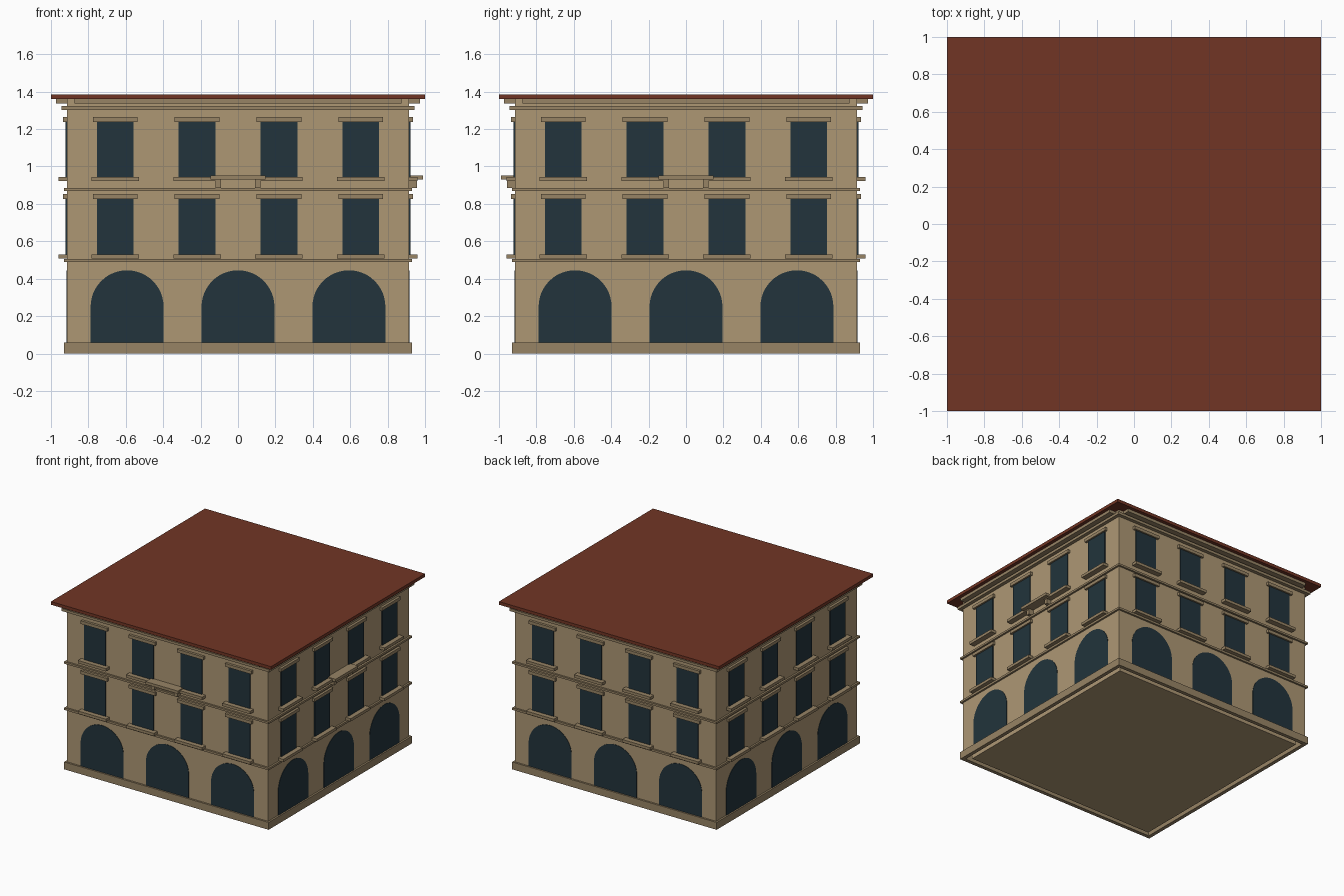
import bpy, bmesh
from math import pi, cos, sin
from mathutils import Matrix, Vector

if "Cube" in bpy.data.objects:
    bpy.data.objects.remove(bpy.data.objects["Cube"])


def material(name, rgb):
    m = bpy.data.materials.new(name)
    m.diffuse_color = (*rgb, 1)
    m.use_nodes = True
    m.node_tree.nodes["Principled BSDF"].inputs["Base Color"].default_value = m.diffuse_color
    return m


WALL = material("wall", (0.42, 0.31, 0.175))
TRIM = material("trim", (0.31, 0.23, 0.13))
GLASS = material("glass", (0.016, 0.034, 0.045))
ROOF = material("roof", (0.165, 0.036, 0.018))
W = 0.915  # half width of the walls


def add_box(bm, x0, x1, y0, y1, z0, z1, rot=Matrix()):
    m = (rot @ Matrix.Translation(((x0 + x1) / 2, (y0 + y1) / 2, (z0 + z1) / 2))
         @ Matrix.Diagonal((x1 - x0, y1 - y0, z1 - z0, 1)))
    bmesh.ops.create_cube(bm, size=1, matrix=m)


def finish(name, bm, mat):
    bmesh.ops.recalc_face_normals(bm, faces=bm.faces)
    me = bpy.data.meshes.new(name)
    bm.to_mesh(me)
    bm.free()
    ob = bpy.data.objects.new(name, me)
    me.materials.append(mat)
    bpy.context.collection.objects.link(ob)
    return ob


def slab(name, half, z0, z1, mat):
    bm = bmesh.new()
    add_box(bm, -half, half, -half, half, z0, z1)
    return finish(name, bm, mat)


def on_sides(name, boxes, mat, sides=range(4)):
    """Boxes (x0, x1, depth0, depth1, z0, z1) on the front, turned onto each side."""
    bm = bmesh.new()
    for s in sides:
        rot = Matrix.Rotation(s * pi / 2, 4, 'Z')
        for x0, x1, d0, d1, z0, z1 in boxes:
            add_box(bm, x0, x1, -d1, -d0, z0, z1, rot)
    return finish(name, bm, mat)


def arches(name):
    """Round-headed panes, three per side."""
    bm = bmesh.new()
    r, spring, foot = 0.195, 0.25, 0.06
    outline = [(-r, foot), (r, foot)]
    outline += [(r * cos(pi * i / 24), spring + r * sin(pi * i / 24)) for i in range(25)]
    for s in range(4):
        rot = Matrix.Rotation(s * pi / 2, 4, 'Z')
        for cx in (-0.593, 0, 0.593):
            face = bm.faces.new([bm.verts.new(rot @ Vector((cx + x, -W + 0.02, z)))
                                 for x, z in outline])
            ext = bmesh.ops.extrude_face_region(bm, geom=[face])
            verts = [v for v in ext["geom"] if isinstance(v, bmesh.types.BMVert)]
            bmesh.ops.translate(bm, verts=verts, vec=rot @ Vector((0, -0.023, 0)))
    return finish(name, bm, GLASS)


# Walls, with a narrower core reaching the ground inside the plinth ring
slab("walls", W, 0.055, 1.362, WALL)
slab("core_floor", 0.865, 0, 0.055, WALL)
on_sides("plinth", [(-0.93, 0.93, 0.9, 0.93, 0, 0.06)], TRIM)

# Ground floor arches
arches("arched_openings")

# Upper windows with sills and lintels
panes, sills, lintels = [], [], []
for z0, z1 in ((0.53, 0.826), (0.945, 1.238)):
    for cx in (-0.656, -0.219, 0.219, 0.656):
        panes.append((cx - 0.098, cx + 0.098, 0.89, 0.922, z0, z1))
        sills.append((cx - 0.127, cx + 0.127, 0.89, 0.96, z0 - 0.023, z0))
        lintels.append((cx - 0.12, cx + 0.12, 0.89, 0.935, z1, z1 + 0.026))
on_sides("window_panes", panes, GLASS)
on_sides("window_sills", sills, TRIM)
on_sides("window_lintels", lintels, TRIM)

# String courses and stepped cornice
slab("lower_string_course", 0.93, 0.488, 0.505, TRIM)
slab("upper_string_course", 0.93, 0.868, 0.884, TRIM)
slab("cornice_lower", 0.943, 1.302, 1.324, TRIM)
on_sides("cornice_upper", [(-0.873, 0.873, 0.89, 0.972, 1.336, 1.36)], TRIM)

# Small balconies on the front and right sides
on_sides("balcony_slabs", [(-0.146, 0.146, 0.89, 0.99, 0.93, 0.953)], TRIM, (0, 1))
on_sides("balcony_brackets", [(s * 0.105 - 0.015, s * 0.105 + 0.015, 0.89, 0.957, 0.884, 0.93)
                              for s in (-1, 1)], TRIM, (0, 1))

# Flat roof
slab("roof", 1.0, 1.36, 1.386, ROOF)
